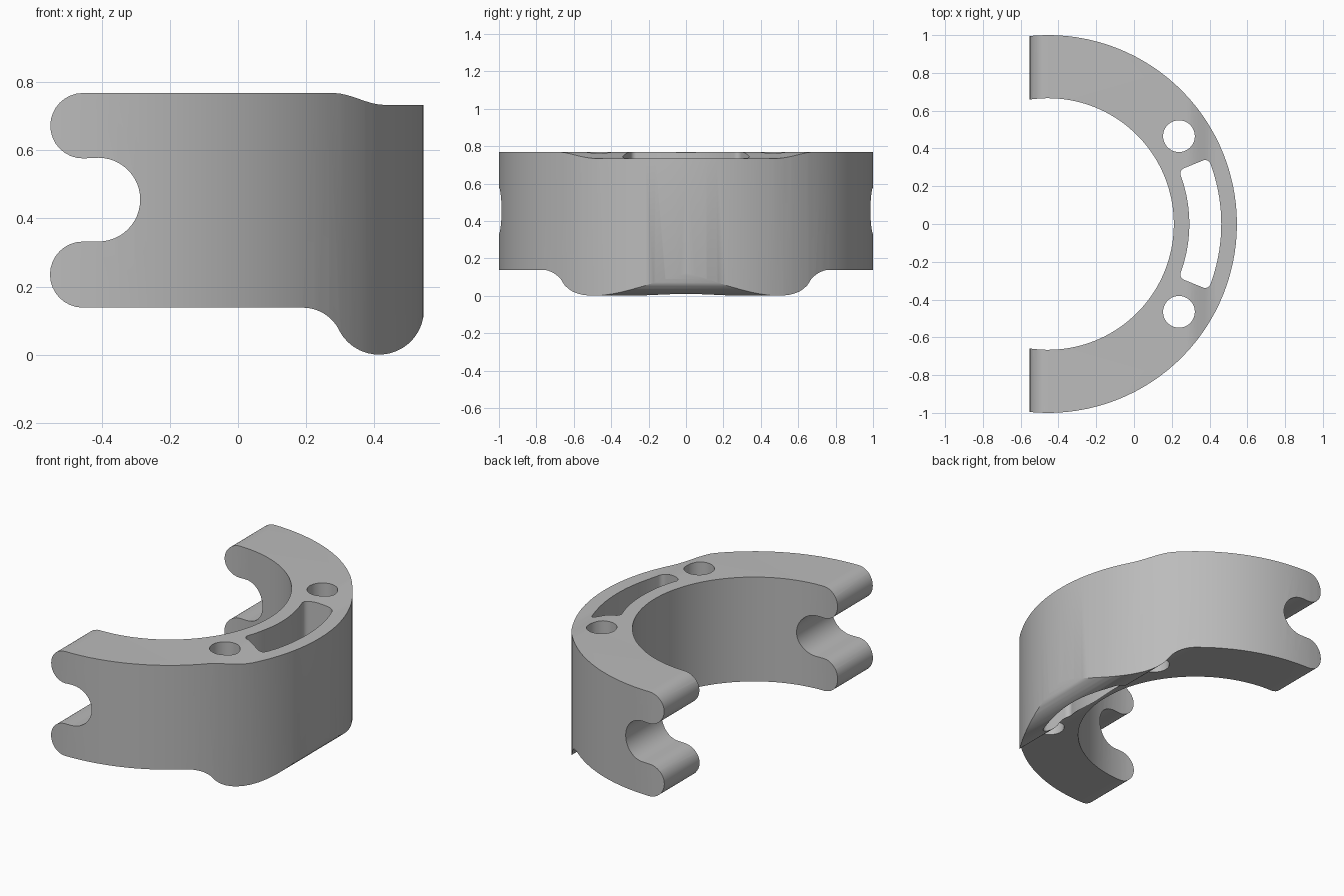
import bpy
import bmesh
from math import sin, cos, radians, pi
from mathutils import Vector

cube = bpy.data.objects.get("Cube")
if cube:
    bpy.data.objects.remove(cube, do_unlink=True)

AXIS_X = -0.455          # centre of the ring
ROUND = 64               # segments in half a ring

grey = bpy.data.materials.new("plain grey")
grey.use_nodes = True
colour = (0.5, 0.5, 0.5, 1)
grey.diffuse_color = colour
grey.node_tree.nodes["Principled BSDF"].inputs["Base Color"].default_value = colour


def arc(cx, cy, r, start, end, n=16):
    """Points along an arc, angles in degrees."""
    steps = [radians(start + (end - start) * i / n) for i in range(n + 1)]
    return [(cx + r * cos(a), cy + r * sin(a)) for a in steps]


def prism(name, points, place, depth, bevel=0):
    """Extrude an outline; place maps a 2D point to 3D, depth is the sweep."""
    bm = bmesh.new()
    face = bm.faces.new([bm.verts.new(place(*p)) for p in points])
    sweep = bmesh.ops.extrude_face_region(bm, geom=[face])["geom"]
    bmesh.ops.translate(bm, vec=depth,
                        verts=[g for g in sweep if isinstance(g, bmesh.types.BMVert)])
    bmesh.ops.recalc_face_normals(bm, faces=bm.faces)
    if bevel:
        # round only the sharp corners that run along the sweep
        axis = Vector(depth).normalized()
        corners = [e for e in bm.edges
                   if abs((e.verts[0].co - e.verts[1].co).normalized().dot(axis)) > 0.99
                   and e.calc_face_angle(0) > 1]
        bmesh.ops.bevel(bm, geom=corners, offset=bevel, segments=6,
                        profile=0.5, affect='EDGES')
    mesh = bpy.data.meshes.new(name)
    bm.to_mesh(mesh)
    bm.free()
    mesh.materials.append(grey)
    obj = bpy.data.objects.new(name, mesh)
    bpy.context.collection.objects.link(obj)
    return obj


def plan(name, points, bevel=0):
    return prism(name, points, lambda x, y: (x, y, -0.2), (0, 0, 1.2), bevel)


def combine(target, tool, operation):
    """Apply a boolean and discard the tool."""
    mod = target.modifiers.new(operation, 'BOOLEAN')
    mod.operation, mod.solver, mod.object = operation, 'EXACT', tool
    bpy.context.view_layer.objects.active = target
    bpy.ops.object.modifier_apply(modifier=mod.name)
    bpy.data.objects.remove(tool, do_unlink=True)


# Side profile: top step, rounded foot, then two end lobes around a notch
step = []
for i in range(9):
    t = i / 8
    step.append((0.28 + 0.15 * t, 0.768 - 0.035 * t * t * (3 - 2 * t)))
side = step + [(0.56, 0.733), (0.56, 0.132)]
side += arc(0.414, 0.132, 0.132, 360, 206.7)
side += arc(0.19, 0.018, 0.12, 26.7, 90, 8)
side += arc(AXIS_X, 0.235, 0.097, 270, 90)
side += arc(-0.41, 0.455, 0.123, -90, 90, 24)
side += arc(AXIS_X, 0.672, 0.096, 270, 90)
body = prism("half_ring_bracket", side, lambda x, z: (x, -1.2, z), (0, 2.4, 0))

# Plan outline: a little more than half a ring
ring = plan("ring_outline", arc(AXIS_X, 0, 1, -100, 100, ROUND)
            + arc(AXIS_X, 0, 0.666, 100, -100, ROUND))
combine(body, ring, 'INTERSECT')

# Curved slot with rounded corners
slot = plan("slot_cutter", arc(AXIS_X, 0, 0.917, -22.3, 22.3, 20)
            + arc(AXIS_X, 0, 0.748, 22.3, -22.3, 20), bevel=0.03)
combine(body, slot, 'DIFFERENCE')

# Bolt holes on both sides of the slot
for side_y in (-0.465, 0.465):
    hole = plan("hole_cutter", arc(0.238, side_y, 0.084, 0, 352.5, 47))
    combine(body, hole, 'DIFFERENCE')

# Smooth curved walls, crisp edges
bpy.ops.object.select_all(action='DESELECT')
body.select_set(True)
bpy.context.view_layer.objects.active = body
bpy.ops.object.shade_smooth_by_angle(angle=radians(30))
